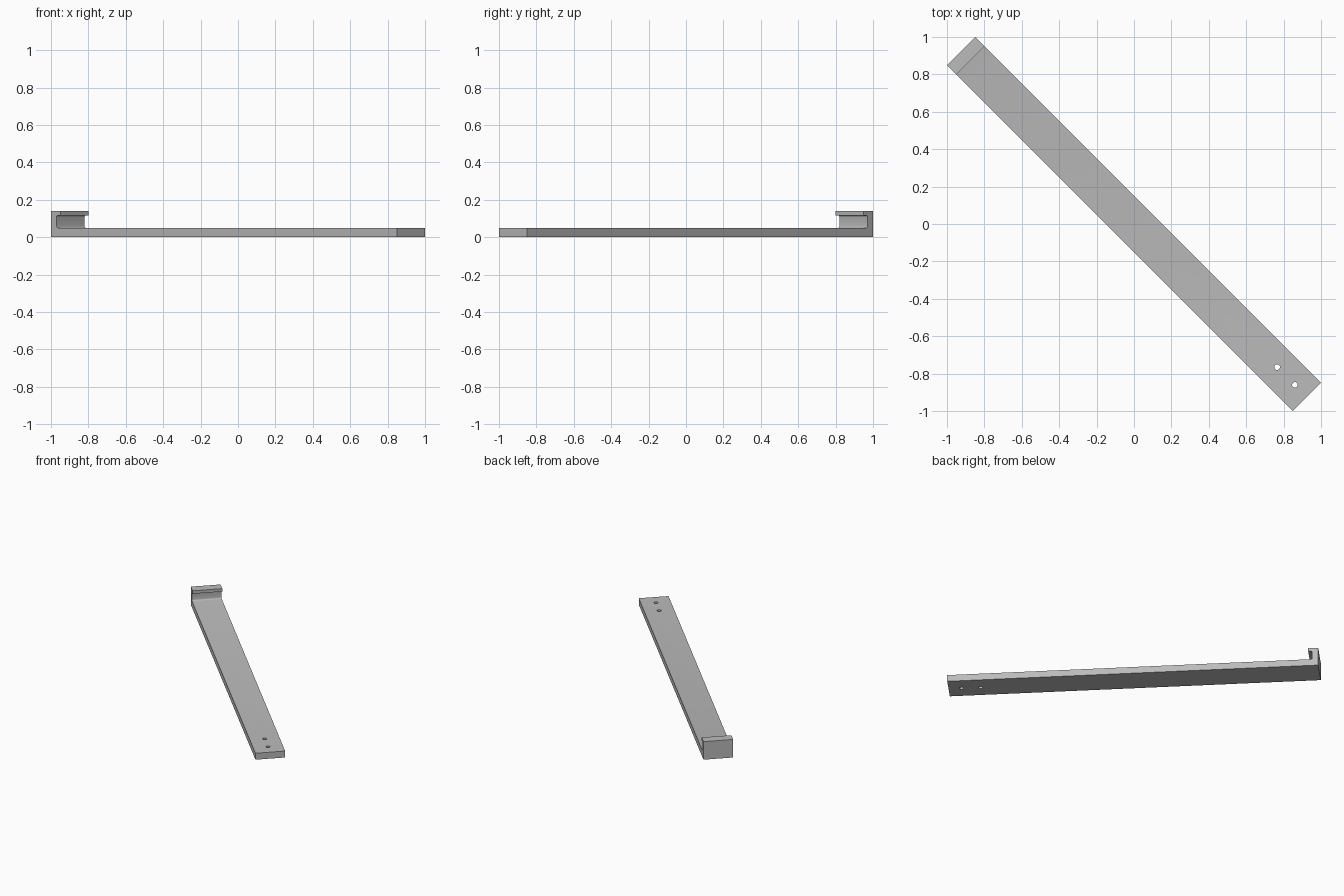
import bpy, bmesh, math
from math import radians, cos, sin

if "Cube" in bpy.data.objects:
    bpy.data.objects.remove(bpy.data.objects["Cube"], do_unlink=True)

END = 1.308          # half length of the bar
HALF_WIDTH = 0.106
THICK = 0.05
TOP = 0.14           # height of the hook
LIP_UNDER = 0.117
WALL_IN = -1.266     # inner face of the hook wall
LIP_TIP = -1.2375
FILLET = 0.01

grey = bpy.data.materials.new("plain grey")
grey.use_nodes = True
colour = (0.5, 0.5, 0.5, 1)
grey.diffuse_color = colour
grey.node_tree.nodes["Principled BSDF"].inputs["Base Color"].default_value = colour


def arc(cx, cz, r, start, stop, steps=4):
    angles = [radians(start + (stop - start) * i / steps) for i in range(steps + 1)]
    return [(cx + r * cos(a), cz + r * sin(a)) for a in angles]


# Side profile: bar, end wall and short lip, with rounded inner corners
profile = [(-END, 0), (END, 0), (END, THICK)]
profile += arc(WALL_IN + FILLET, THICK + FILLET, FILLET, 270, 180)
profile += arc(WALL_IN + FILLET, LIP_UNDER - FILLET, FILLET, 180, 90)
profile += [(LIP_TIP, LIP_UNDER), (LIP_TIP, TOP), (-END, TOP)]

bm = bmesh.new()
face = bm.faces.new([bm.verts.new((x, -HALF_WIDTH, z)) for x, z in profile])
side = bmesh.ops.extrude_face_region(bm, geom=[face])
moved = [v for v in side["geom"] if isinstance(v, bmesh.types.BMVert)]
bmesh.ops.translate(bm, verts=moved, vec=(0, 2 * HALF_WIDTH, 0))
bmesh.ops.recalc_face_normals(bm, faces=bm.faces)
mesh = bpy.data.meshes.new("hooked_bar")
bm.to_mesh(mesh)
bm.free()
bar = bpy.data.objects.new("hooked_bar", mesh)
bpy.context.collection.objects.link(bar)
mesh.materials.append(grey)

# Two screw holes through the plain end
for x in (1.082, 1.216):
    bpy.ops.mesh.primitive_cylinder_add(vertices=24, radius=0.015, depth=0.2,
                                        location=(x, 0, THICK / 2))
    cutter = bpy.context.object
    cutter.name = "hole_cutter"
    cutter.hide_render = True
    cutter.data.materials.append(grey)
    cut = bar.modifiers.new("screw hole", 'BOOLEAN')
    cut.operation = 'DIFFERENCE'
    cut.solver = 'EXACT'
    cut.object = cutter
    bpy.ops.object.select_all(action='DESELECT')
    bpy.context.view_layer.objects.active = bar
    bar.select_set(True)
    bpy.ops.object.modifier_apply(modifier=cut.name)
    bpy.data.objects.remove(cutter, do_unlink=True)

# Lay the bar along the diagonal
bar.rotation_euler.z = radians(-45)
bpy.ops.object.shade_smooth_by_angle(angle=radians(30))
